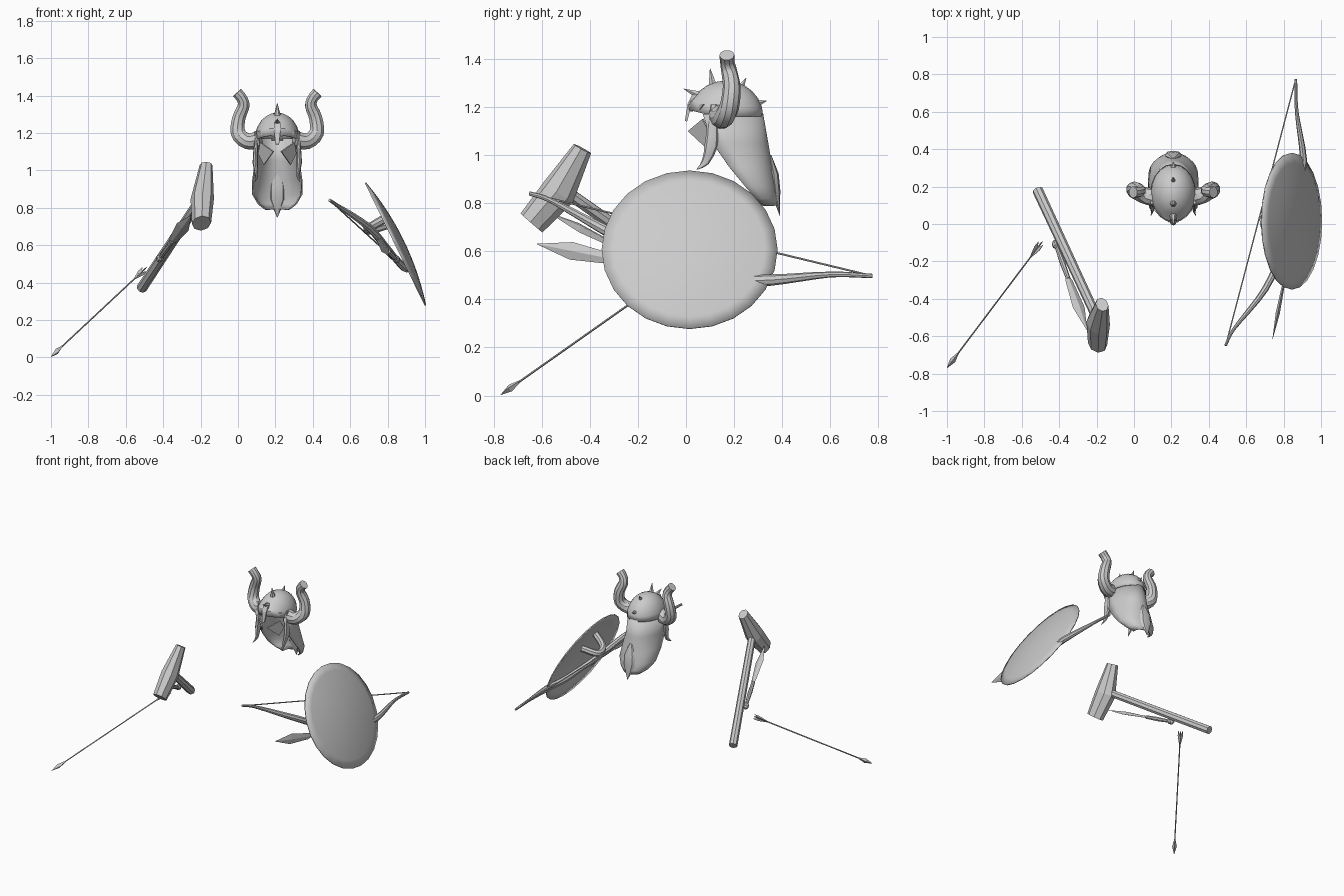
import bpy, bmesh, math
from mathutils import Vector as V

if "Cube" in bpy.data.objects:
    bpy.data.objects.remove(bpy.data.objects["Cube"])

grey = bpy.data.materials.new("plain grey")
grey.use_nodes = True
COLOR = (0.6, 0.6, 0.6, 1)
grey.diffuse_color = COLOR
grey.node_tree.nodes["Principled BSDF"].inputs["Base Color"].default_value = COLOR


def finish(name, bm, smooth=True, thick=0):
    """Turn a bmesh into a named, coloured and shaded object."""
    if not thick:
        bmesh.ops.recalc_face_normals(bm, faces=bm.faces)
    me = bpy.data.meshes.new(name)
    bm.to_mesh(me)
    bm.free()
    me.materials.append(grey)
    ob = bpy.data.objects.new(name, me)
    bpy.context.collection.objects.link(ob)
    if thick:
        mod = ob.modifiers.new("thickness", 'SOLIDIFY')
        mod.thickness = thick
        mod.offset = 0
    if smooth:
        bpy.ops.object.select_all(action='DESELECT')
        bpy.context.view_layer.objects.active = ob
        ob.select_set(True)
        bpy.ops.object.shade_smooth_by_angle(angle=math.radians(35))
    return ob


def curve(pts, n):
    """Resample points into a smooth path."""
    pts = [V(p) for p in pts]
    ext = [2 * pts[0] - pts[1]] + pts + [2 * pts[-1] - pts[-2]]
    out = []
    for i in range(len(pts) - 1):
        a, b, c, d = ext[i:i + 4]
        for k in range(n):
            t = k / n
            out.append(0.5 * (2 * b + (c - a) * t + (2 * a - 5 * b + 4 * c - d) * t * t
                              + (3 * b - a - 3 * c + d) * t ** 3))
    return out + [pts[-1]]


def tube(name, pts, radii, sides=8, ref=(0, 0, 1), flat=1, smooth=True, n=1, twist=0):
    """Sweep an ellipse along a path; radius lies along ref, flat scales the other way."""
    path = curve(pts, n)
    ref = V(ref)
    bm = bmesh.new()
    rings = []
    for i, p in enumerate(path):
        t = (path[min(i + 1, len(path) - 1)] - path[max(i - 1, 0)]).normalized()
        u = (ref - t * ref.dot(t)).normalized()
        v = t.cross(u)
        s = i / n
        k = min(int(s), len(radii) - 2)
        r = radii[k] + (radii[k + 1] - radii[k]) * (s - k)
        rings.append([bm.verts.new(p + r * (u * math.cos(a) + v * flat * math.sin(a)))
                      for a in (math.tau * (j + twist) / sides for j in range(sides))])
    for a, b in zip(rings, rings[1:]):
        for j in range(sides):
            bm.faces.new((a[j], a[j - 1], b[j - 1], b[j]))
    bm.faces.new(rings[0])
    bm.faces.new(rings[-1][::-1])
    return finish(name, bm, smooth)


def along(a, b, *fractions):
    return [V(a).lerp(V(b), f) for f in fractions]


# Hammer: tapered head swept along its long axis, octagonal handle
end, mid = V((-0.515, 0.18, 0.37)), V((-0.185, -0.53, 0.87))
d = (mid - end).normalized()
a = V((0.08, 0.527, 0.845))
a = (a - d * a.dot(d)).normalized()
tube("hammer_head", [mid - a * 0.19, mid - a * 0.02 - d * 0.015, mid + a * 0.185 + d * 0.013],
     [0.062, 0.076, 0.042], 8, d, 0.8, False, twist=0.5)
tube("hammer_handle", [end, mid], [0.029, 0.026], 8, a, smooth=False, twist=0.5)


# Daggers: grip, pommel and flat leaf blade
def dagger(name, pommel, tip, ref):
    tube(name + "_blade", along(pommel, tip, 0.4, 0.44, 0.74, 1), [0.012, 0.022, 0.037, 0.001],
         4, ref, 0.3, False)
    tube(name + "_grip", along(pommel, tip, 0, 0.02, 0.06, 0.08, 0.25, 0.42),
         [0.01, 0.02, 0.02, 0.011, 0.015, 0.012], 8, ref)


dagger("left_dagger", (0.85, -0.07, 0.52), (0.74, -0.62, 0.63), (0, 0, 1))
dagger("right_dagger", (-0.425, -0.09, 0.52), (-0.25, -0.57, 0.76), (1, 0, -0.6))

# Arrow: shaft, head and three feathers
tip, nock = V((-1, -0.77, 0.003)), V((-0.495, -0.1, 0.475))
tube("arrow_shaft", along(tip, nock, 0.08, 1), [0.0045, 0.0045], 6)
tube("arrow_head", along(tip, nock, 0, 0.06, 0.1, 0.12), [0.001, 0.016, 0.008, 0.004], 4, smooth=False)
axis = (nock - tip).normalized()
side = axis.orthogonal().normalized()
for i in range(3):
    out = side * math.cos(i * math.tau / 3) + axis.cross(side) * math.sin(i * math.tau / 3)
    bm = bmesh.new()
    p, q = along(tip, nock, 0.87, 0.96)
    bm.faces.new([bm.verts.new(c) for c in (p, q, nock + out * 0.018, q + out * 0.02)])
    finish("arrow_feather", bm, False, 0.003)

# Shield: shallow dome facing outwards
R, H = 0.365, 0.045
normal = V((0.9, 0, 0.44)).normalized()
up = V((0, 1, 0)).cross(normal)
centre = V((0.842, 0.015, 0.605))
bm = bmesh.new()
top = bm.verts.new(centre + normal * H)
last = None
for k in range(1, 8):
    f = k / 7
    ring = [bm.verts.new(centre + normal * H * (1 - f * f)
                         + R * f * (V((0, 1, 0)) * math.cos(t) - up * math.sin(t)))
            for t in (math.tau * j / 24 for j in range(24))]
    for j in range(24):
        if last:
            bm.faces.new((last[j - 1], ring[j - 1], ring[j], last[j]))
        else:
            bm.faces.new((top, ring[j - 1], ring[j]))
    last = ring
bmesh.ops.recalc_face_normals(bm, faces=bm.faces)
finish("shield", bm, True, 0.008)
tube("shield_grip", [(0.80, -0.08, 0.75), (0.715, -0.04, 0.70), (0.70, 0.04, 0.68), (0.80, 0.09, 0.71)],
     [0.024] * 4, 8, (0.4, 0, -0.9), n=4)

# Bow: recurved stave and straight string
ends = (0.49, -0.65, 0.84), (0.865, 0.775, 0.497)
tube("bow_stave", [ends[0], (0.535, -0.56, 0.81), (0.70, -0.35, 0.695), (0.80, -0.13, 0.575),
                   (0.84, 0.03, 0.53), (0.885, 0.18, 0.485), (0.905, 0.35, 0.48),
                   (0.87, 0.60, 0.503), ends[1]],
     [0.009, 0.011, 0.022, 0.024, 0.02, 0.024, 0.024, 0.012, 0.009], 8, (0, 0, 1), 0.8, n=4)
tube("bow_string", ends, [0.004, 0.004], 6)

# Helmet dome: upper half of a stretched ball
CX = 0.21
bm = bmesh.new()
bmesh.ops.create_uvsphere(bm, u_segments=20, v_segments=12, radius=1)
bmesh.ops.delete(bm, geom=[v for v in bm.verts if v.co.z < -0.01], context='VERTS')
for v in bm.verts:
    v.co = V((CX + v.co.x * 0.118, 0.165 + v.co.y * 0.152, 1.16 + v.co.z * 0.145))
    if v.co.y < 0.12 and v.co.z < 1.2:
        v.co.z += 0.25 * (0.12 - v.co.y)
finish("helmet_dome", bm, True, 0.008)

# Neck guard: open-fronted shell, rows of height, front, back, half width
rows = [(1.17, 0.07, 0.317, 0.118), (1.05, 0.11, 0.338, 0.116), (0.95, 0.18, 0.355, 0.13),
        (0.87, 0.245, 0.37, 0.13), (0.82, 0.29, 0.377, 0.10), (0.79, 0.32, 0.378, 0.06)]
bm = bmesh.new()
last = None
for z, front, back, half in rows:
    ring = [bm.verts.new((CX - half * math.cos(t), front + (back - front) * math.sin(t) ** 0.8, z))
            for t in (math.pi * j / 14 for j in range(15))]
    if last:
        for j in range(14):
            bm.faces.new((last[j], last[j + 1], ring[j + 1], ring[j]))
    last = ring
finish("neck_guard", bm, True, 0.008)
tube("neck_tail", [(CX, 0.35, 1.0), (CX, 0.365, 0.92), (CX, 0.372, 0.85), (CX, 0.39, 0.747)],
     [0.01, 0.045, 0.045, 0.001], 8, (1, 0, 0), 0.45)

# Helmet spikes along the middle, each from base to point
for base, point in [((0.11, 1.295), (0.10, 1.36)), ((0.05, 1.25), (-0.01, 1.275)),
                    ((0.225, 1.275), (0.25, 1.32)), ((0.295, 1.215), (0.335, 1.225))]:
    tube("helmet_spike", [(CX, *base), (CX, *point)], [0.018, 0.001], 6, (1, 0, 0))

# Face: nose guard and beak-like cheek plates
tube("nose_guard", [(CX, 0.035, 1.25), (CX, 0.015, 1.21), (CX, 0.0, 1.14)],
     [0.026, 0.024, 0.014], 4, (1, 0, 0), 0.5, False, twist=0.5)

for s, word in ((1, "left"), (-1, "right")):
    def m(*p):
        return [(CX + s * x, y, z) for x, y, z in p]

    # Horn
    tube(word + "_horn", m((0.09, 0.14, 1.165), (0.16, 0.155, 1.155), (0.21, 0.18, 1.20),
                           (0.205, 0.19, 1.28), (0.18, 0.18, 1.345), (0.19, 0.172, 1.385),
                           (0.215, 0.17, 1.415)),
         [0.05, 0.044, 0.041, 0.037, 0.033, 0.03, 0.031], 10, (0, 1, 0), n=3)
    # Brow and cheek plates
    for name, pts in (("brow", ((0.01, 0.01, 1.21), (0.01, 0.02, 1.18), (0.085, 0.06, 1.19), (0.1, 0.075, 1.21))),
                      ("cheek", ((0.02, 0.01, 1.10), (0.09, 0.07, 1.15), (0.1, 0.1, 1.09), (0.07, 0.085, 1.03)))):
        bm = bmesh.new()
        bm.faces.new([bm.verts.new(p) for p in m(*pts)])
        finish(word + "_" + name, bm, False, 0.008)
    # Hanging side lock
    tube(word + "_lock", m((0.115, 0.115, 1.21), (0.115, 0.11, 1.12), (0.118, 0.105, 1.04),
                           (0.11, 0.08, 0.97), (0.12, 0.045, 0.94)),
         [0.012, 0.024, 0.028, 0.016, 0.002], 8, (0, 1, 0), 0.5, n=2)
